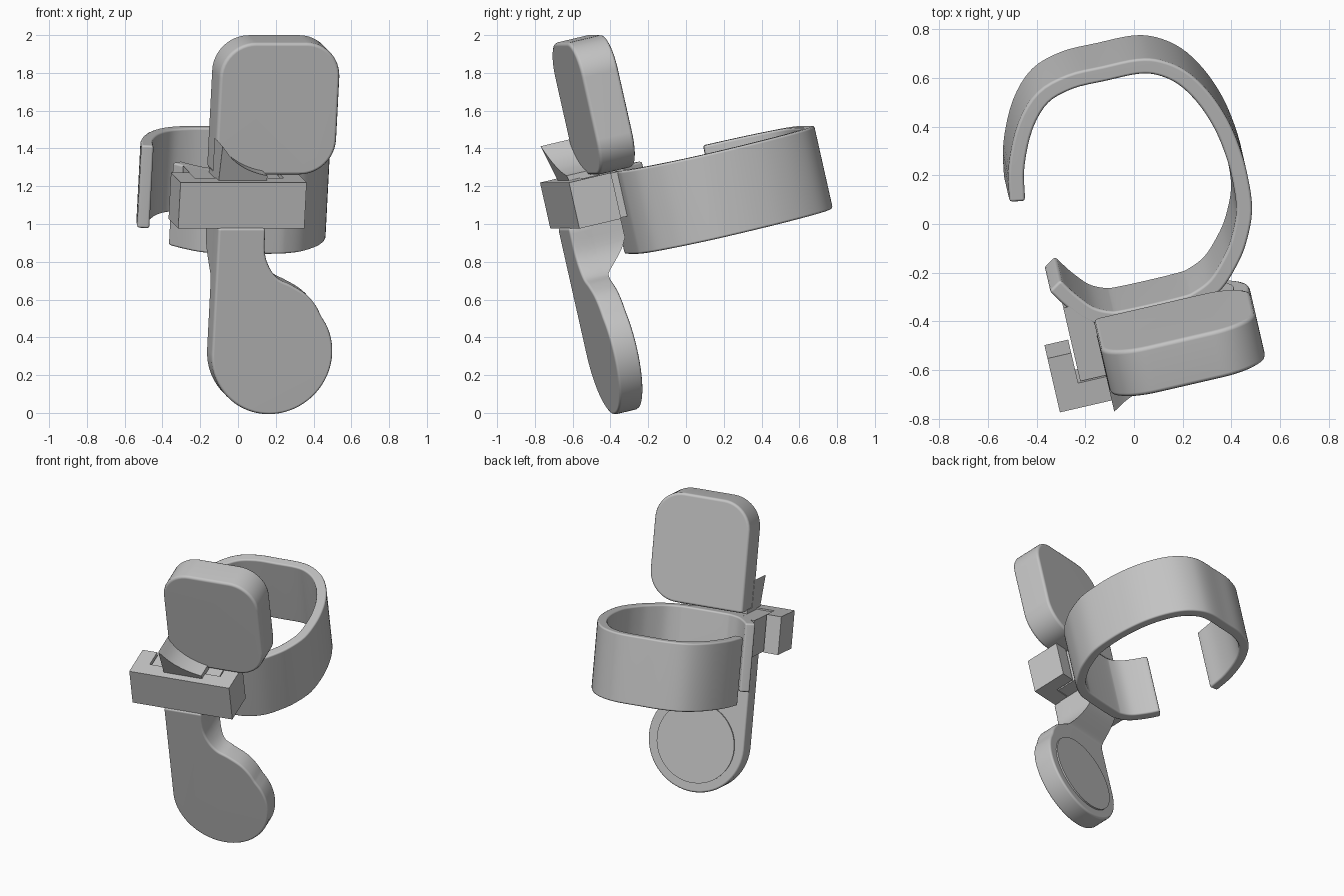
import bpy, bmesh, math
from mathutils import Matrix, Vector

old = bpy.data.objects.get("Cube")
if old:
    bpy.data.objects.remove(old, do_unlink=True)

grey = bpy.data.materials.new("plain_grey")
grey.use_nodes = True
COLOUR = (0.55, 0.55, 0.55, 1)
grey.diffuse_color = COLOUR
grey.node_tree.nodes["Principled BSDF"].inputs["Base Color"].default_value = COLOUR

# The whole model is yawed and leans forward by the same angle
LEAN = math.radians(13)
FRAME = Matrix.Rotation(LEAN, 4, 'Z') @ Matrix.Rotation(LEAN, 4, 'X')
FRONT = -0.393


def prism(name, outline, lo, hi, axis, bevel=0.0, common=None):
    """Extrude a 2D outline along x, y or z in the leaning frame;
    keep only the volume shared with the prism 'common', if given."""
    def place(a, b, c):
        return {'x': (c, a, b), 'y': (a, c, b), 'z': (a, b, c)}[axis]
    bm = bmesh.new()
    low = [bm.verts.new(place(a, b, lo)) for a, b in outline]
    high = [bm.verts.new(place(a, b, hi)) for a, b in outline]
    bm.faces.new(low)
    bm.faces.new(high)
    n = len(outline)
    for i in range(n):
        j = (i + 1) % n
        bm.faces.new((low[i], low[j], high[j], high[i]))
    bmesh.ops.recalc_face_normals(bm, faces=bm.faces)
    if bevel:
        sharp = [e for e in bm.edges if e.calc_face_angle(0) > math.radians(40)]
        bmesh.ops.bevel(bm, geom=sharp, offset=bevel, segments=2, profile=0.5,
                        affect='EDGES', clamp_overlap=True)
    mesh = bpy.data.meshes.new(name)
    bm.to_mesh(mesh)
    bm.free()
    mesh.materials.append(grey)
    obj = bpy.data.objects.new(name, mesh)
    bpy.context.collection.objects.link(obj)
    obj.matrix_world = FRAME
    bpy.ops.object.select_all(action='DESELECT')
    obj.select_set(True)
    bpy.context.view_layer.objects.active = obj
    if common:
        bpy.context.view_layer.update()
        cut = obj.modifiers.new("shared_volume", 'BOOLEAN')
        cut.operation = 'INTERSECT'
        cut.solver = 'EXACT'
        cut.object = common
        bpy.ops.object.modifier_apply(modifier=cut.name)
        bpy.data.objects.remove(common, do_unlink=True)
    bpy.ops.object.shade_smooth_by_angle(angle=math.radians(48 if bevel else 30))
    weighted = obj.modifiers.new("even_normals", 'WEIGHTED_NORMAL')
    weighted.keep_sharp = True
    return obj


def arc(cx, cy, r, start, end, steps):
    return [(cx + r * math.cos(math.radians(start + (end - start) * i / steps)),
             cy + r * math.sin(math.radians(start + (end - start) * i / steps)))
            for i in range(steps + 1)]


def smooth_path(points, steps):
    """Catmull-Rom curve through the points."""
    pts = [Vector(p) for p in points]
    pts = [2 * pts[0] - pts[1]] + pts + [2 * pts[-1] - pts[-2]]
    out = []
    for a, b, c, d in zip(pts, pts[1:], pts[2:], pts[3:]):
        for i in range(steps):
            t = i / steps
            out.append(0.5 * (2 * b + (c - a) * t + (2 * a - 5 * b + 4 * c - d) * t ** 2
                              + (3 * b - a - 3 * c + d) * t ** 3))
    return [tuple(p) for p in out + [pts[-2]]]


def box(name, x0, x1, y0, y1, z0, z1):
    return prism(name, [(x0, y0), (x1, y0), (x1, y1), (x0, y1)], z0, z1, 'z')


# Open wrist cuff: one outer path, offset inward for the wall
path = [(-.478, .515), (-.447, .665), (-.37, .83), (-.265, .94), (-.13, .983),
        (.02, .985), (.165, .982), (.26, .953), (.35, .885), (.42, .78), (.468, .655),
        (.492, .53), (.499, .4), (.485, .25), (.43, .12), (.37, .035), (.29, -.045),
        (.2, -.088), (.12, -.1), (-.12, -.1), (-.2, -.088), (-.28, -.045),
        (-.35, .035), (-.401, .113)]
outer = [Vector(p) for p in smooth_path(path, 4)]
inner = []
for i, p in enumerate(outer):
    t = (outer[min(i + 1, len(outer) - 1)] - outer[max(i - 1, 0)]).normalized()
    inner.append(p + Vector((t.y, -t.x)) * 0.065)
prism("wrist_cuff", [tuple(p) for p in outer + inner[::-1]], .885, 1.335, 'z', .012)

# Clip: U-shaped bracket around a mounting block that joins the cuff
LEFT, RIGHT, LOW, TOP = -.47, .215, 1.092, 1.342
U_SHAPE = [(LEFT, FRONT), (RIGHT, FRONT), (RIGHT, -.16), (RIGHT - .1, -.16),
           (RIGHT - .1, -.29), (LEFT + .1, -.29), (LEFT + .1, -.16), (LEFT, -.16)]
prism("clip_bracket", U_SHAPE, LOW, TOP, 'z')
prism("mount_block", [(-.36, -.286), (.105, -.286), (.105, -.07), (-.25, -.06),
                      (-.335, .03), (-.36, .03)], LOW, TOP - .008, 'z')

# Lower paddle: round pad with a straight neck and a filleted shoulder
PAD, RADIUS, PAD_FRONT, PAD_BACK = (.075, .411), .328, -.403, -.27
neck = smooth_path([arc(*PAD, RADIUS, 38, 38, 1)[0], (.298, .675), (.243, .735), (.16, .785),
                    (.087, .82), (.037, .88), (.008, .963), (.004, LOW + .004)], 4)
pad_outline = arc(*PAD, RADIUS, 180, 390, 42) + neck + [(-.253, LOW + .004)]
prism("lower_paddle", pad_outline, PAD_FRONT, PAD_BACK, 'y', .014)
prism("pad_disc", arc(*PAD, .265, 0, 352.5, 47), PAD_BACK - .01, PAD_BACK + .01, 'y')

# Thick stem behind the clip bar, following the neck and thinning into the paddle
neck_block = prism("neck_block", [(-.252, .78)] + neck[10:] + [(.004, 1.4), (-.252, 1.4)],
                   -.5, 0, 'y')
back = smooth_path([(-.115, .98), (-.15, .925), (-.208, .868), (-.262, .82), (-.275, .79)], 5)
stem = [(-.35, 1.1), (-.3, 1.1), (-.3, 1.36), (-.115, 1.36)] + back + [(-.35, .79)]
prism("stem", stem, -.4, .4, 'x', common=neck_block)

# Hooked shoulder above the clip: concave top, face raked forward
rake = prism("rake_wedge", [(-.334, 1.3), (-.397, 1.545), (-.397, 1.6), (-.2, 1.6), (-.2, 1.3)],
             -.4, .4, 'x')
ramp = smooth_path([(-.252, 1.54), (-.19, 1.465), (-.12, 1.415), (-.05, 1.385), (.01, 1.37)], 4)
prism("hook_shoulder", [(-.252, 1.32)] + ramp + [(.01, 1.32)], -.5, -.1, 'y', common=rake)

# Upper paddle: rounded square, square only where it meets the stem
X0, X1, Z0, Z1, R = -.25, .403, 1.347, 2.065, .19
slab = [(X0, Z0)] + arc(X1 - R, Z0 + R, R, -90, 0, 12)
slab += arc(X1 - R, Z1 - R, R, 0, 90, 12) + arc(X0 + R, Z1 - R, R, 90, 180, 12)
prism("upper_paddle", slab, -.24, -.038, 'y', .018)
